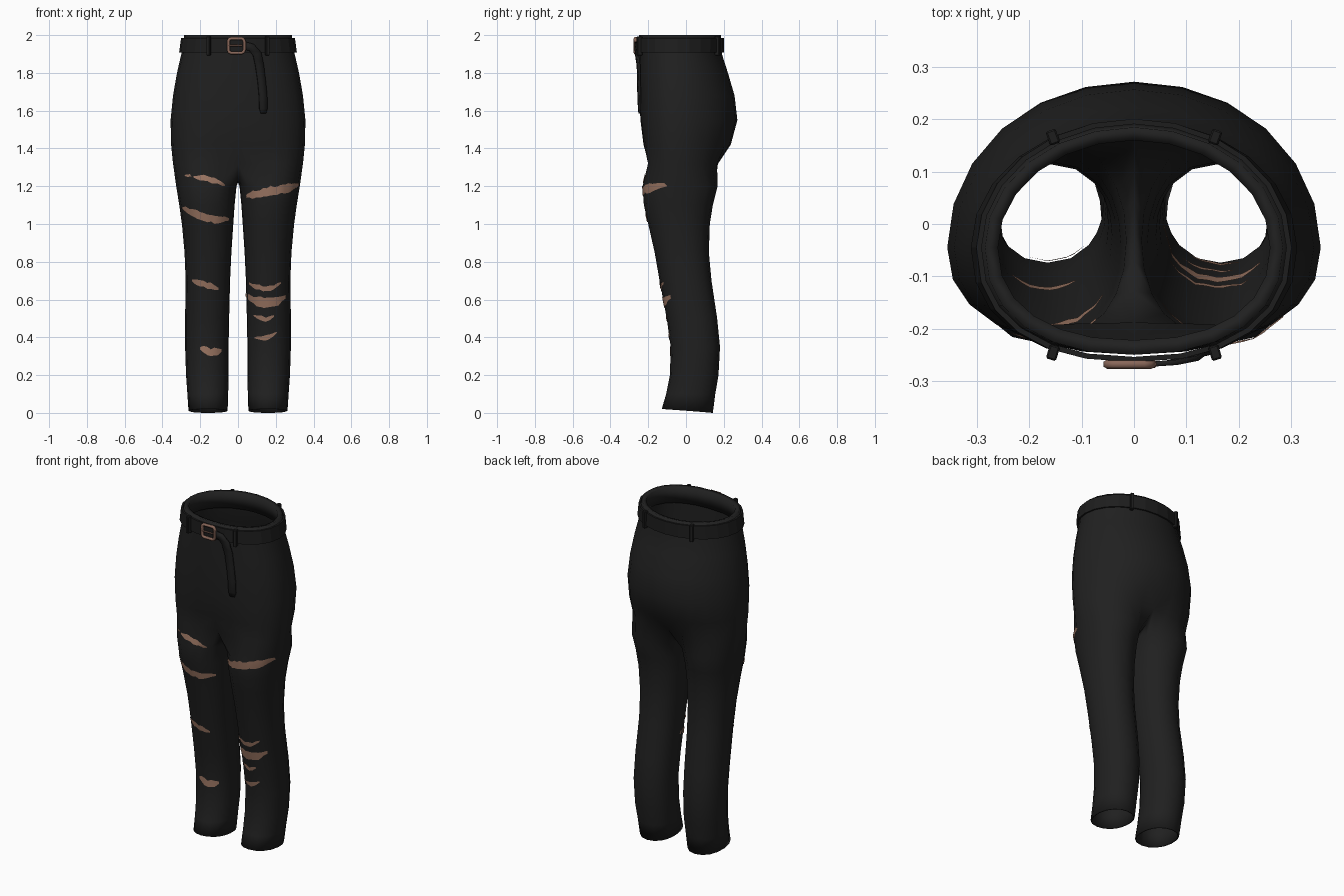
import bpy, bmesh, math, random
from mathutils import Vector
from mathutils.bvhtree import BVHTree

random.seed(4)
cube = bpy.data.objects.get("Cube")
if cube:
    bpy.data.objects.remove(cube, do_unlink=True)


def material(name, rgb):
    m = bpy.data.materials.new(name)
    m.use_nodes = True
    m.diffuse_color = (*rgb, 1)
    bsdf = m.node_tree.nodes["Principled BSDF"]
    bsdf.inputs["Base Color"].default_value = (*rgb, 1)
    bsdf.inputs["Roughness"].default_value = 0.9
    return m


BLACK = material("black denim", (0.0145, 0.0145, 0.0145))
LEATHER = material("black leather", (0.0125, 0.0125, 0.0125))
SKIN = material("skin", (0.32, 0.175, 0.12))
BRONZE = material("bronze", (0.25, 0.135, 0.1))


def finish(bm, name, mat, smooth=True):
    bmesh.ops.recalc_face_normals(bm, faces=bm.faces)
    me = bpy.data.meshes.new(name)
    bm.to_mesh(me)
    me.materials.append(mat)
    for p in me.polygons:
        p.use_smooth = smooth
    ob = bpy.data.objects.new(name, me)
    bpy.context.collection.objects.link(ob)
    return ob


def bridge(bm, a, b, closed):
    n = len(a)
    for i in range(n if closed else n - 1):
        j = (i + 1) % n
        bm.faces.new((a[i], a[j], b[j], b[i]))


def power(v, p):
    return math.copysign(abs(v) ** p, v)


HALF = 12
MID_Y = -0.045


def hip_ring(z, w, front, back, dent=0.0, count=HALF + 1):
    """Ring from the front centre round +x; squarer in front than behind."""
    pts = []
    for i in range(count):
        a = math.pi * i / HALF
        s, c = math.sin(a), math.cos(a)
        p = 0.88 if c > 0 else 1.0
        depth = (MID_Y - front) if c > 0 else (back - MID_Y)
        y = MID_Y - depth * power(c, p)
        y += dent * power(c, 1) * max(0, abs(c) - 0.8) * 5
        pts.append((w * power(s, p), y, z))
    return pts


def leg_ring(z, x_in, x_out, front, back, tilt=0.0):
    """Closed ring: outer part matches the hip ring, inner part the crotch."""
    cx, rx = (x_in + x_out) / 2, (x_out - x_in) / 2
    cy, ry = (front + back) / 2, (back - front) / 2
    degrees = [-45 + 270 * i / HALF for i in range(HALF + 1)]
    degrees += [225 + 90 * j / 6 for j in range(1, 6)]
    pts = []
    for d in degrees:
        s, c = math.sin(math.radians(d)), math.cos(math.radians(d))
        pts.append((cx + rx * power(s, 0.93), cy - ry * power(c, 0.93), z + tilt * c))
    return pts


# Trousers: height, half width, front, back, centre dent; first two fold inside
HIPS = [
    (1.90, 0.272, -0.222, 0.162, 0), (1.993, 0.260, -0.222, 0.160, 0),
    (2.00, 0.285, -0.250, 0.185, 0), (1.90, 0.300, -0.250, 0.190, 0),
    (1.80, 0.323, -0.250, 0.222, 0), (1.68, 0.344, -0.248, 0.257, 0),
    (1.55, 0.357, -0.245, 0.276, 0.004), (1.42, 0.354, -0.240, 0.252, 0.015),
    (1.32, 0.344, -0.235, 0.210, 0.04),
]
# Legs: height, inner x, outer x, front, back
LEGS = [
    (1.20, 0.008, 0.327, -0.230, 0.167), (1.10, 0.018, 0.311, -0.223, 0.142),
    (1.00, 0.025, 0.297, -0.200, 0.126), (0.85, 0.035, 0.283, -0.166, 0.121),
    (0.70, 0.042, 0.277, -0.140, 0.135), (0.50, 0.047, 0.280, -0.102, 0.165),
    (0.35, 0.050, 0.280, -0.081, 0.180), (0.20, 0.050, 0.275, -0.085, 0.172),
    (0.10, 0.052, 0.268, -0.105, 0.155), (0.011, 0.055, 0.262, -0.128, 0.142, 0.011),
]
bm = bmesh.new()
last = None
for row in HIPS:
    ring = [bm.verts.new(p) for p in hip_ring(*row)]
    if last:
        bridge(bm, last, ring, False)
    last = ring
y_front, y_back, z_top = last[0].co.y, last[-1].co.y, last[0].co.z
for j in range(1, 6):
    t = j / 6
    y = y_back + (y_front - y_back) * t
    last.append(bm.verts.new((0, y, z_top - 0.1 * math.sin(math.pi * t) ** 0.6)))
for row in LEGS:
    ring = [bm.verts.new(p) for p in leg_ring(*row)]
    bridge(bm, last, ring, True)
    last = ring
for v in bm.verts:
    if abs(v.co.x) < 1e-4:
        v.co.x = 0
bmesh.ops.mirror(bm, geom=bm.verts[:] + bm.edges[:] + bm.faces[:], axis='X', merge_dist=0.0005)
bmesh.ops.recalc_face_normals(bm, faces=bm.faces)
surface = BVHTree.FromBMesh(bm)
trousers = finish(bm, "trousers", BLACK)
solid = trousers.modifiers.new("cloth thickness", 'SOLIDIFY')
solid.thickness = 0.007
solid.offset = -1


def on_front(x, z, lift):
    """Point on the front of the trousers, lifted off the cloth."""
    hit, normal, _, _ = surface.ray_cast(Vector((x, -1, z)), Vector((0, 1, 0)))
    if normal.y > 0:
        normal = -normal
    return hit + normal * lift


# Rips: start x, end x, three heights along the rip, thickness
RIPS = [
    (-0.28, -0.245, 1.257, 1.257, 1.25, 0.014), (-0.235, -0.07, 1.25, 1.235, 1.205, 0.030),
    (-0.292, -0.05, 1.085, 1.035, 1.025, 0.044), (-0.24, -0.105, 0.70, 0.68, 0.66, 0.036),
    (-0.20, -0.09, 0.345, 0.322, 0.33, 0.040), (0.045, 0.318, 1.15, 1.175, 1.205, 0.052),
    (0.06, 0.225, 0.69, 0.66, 0.685, 0.028), (0.045, 0.25, 0.62, 0.583, 0.612, 0.050),
    (0.085, 0.19, 0.515, 0.497, 0.512, 0.026), (0.09, 0.205, 0.40, 0.395, 0.425, 0.026),
]
bm = bmesh.new()
for x0, x1, za, zb, zc, thick in RIPS:
    n = max(4, int((x1 - x0) / 0.018))
    spots = []
    for i in range(n + 1):
        t = i / n
        z = za * (1 - t) * (1 - 2 * t) + zb * 4 * t * (1 - t) + zc * t * (2 * t - 1)
        half = thick * 0.5 * (0.3 + 0.7 * math.sin(math.pi * t) ** 0.6)
        z += random.uniform(-0.004, 0.004)
        spots.append((x0 + (x1 - x0) * t, z, half * random.uniform(0.8, 1.2)))
    for lift in (0.004, -0.011):
        rows = [[bm.verts.new(on_front(x, z + k * h, lift)) for x, z, h in spots]
                for k in (-1, 0, 1)]
        bridge(bm, rows[0], rows[1], False)
        bridge(bm, rows[1], rows[2], False)
finish(bm, "rips", SKIN)

# Belt: closed band round the waist
bm = bmesh.new()
section = [(1.907, 0.004), (1.907, 0.013), (1.985, 0.014), (1.985, 0.004)]
rings = []
for z, grow in section:
    w = 0.285 + (2 - z) * 0.15 + grow
    rings.append([bm.verts.new(p) for p in
                  hip_ring(z, w, -0.25 - grow, 0.187 + grow, 0, HALF * 2)])
for k in range(4):
    bridge(bm, rings[k], rings[(k + 1) % 4], True)
finish(bm, "belt", LEATHER, False)


def box(name, loc, size, mat, turn=0.0):
    bm = bmesh.new()
    bmesh.ops.create_cube(bm, size=1)
    for v in bm.verts:
        v.co = Vector(a * b for a, b in zip(v.co, size))
    ob = finish(bm, name, mat, False)
    ob.location = loc
    ob.rotation_euler.z = turn
    bevel = ob.modifiers.new("soft edge", 'BEVEL')
    bevel.width = 0.003
    return ob


# Belt loops
for name, x, y, turn in [("front_right_loop", -0.155, -0.246, -0.3),
                         ("front_left_loop", 0.155, -0.246, 0.3),
                         ("back_right_loop", -0.155, 0.166, 0.35),
                         ("back_left_loop", 0.155, 0.166, -0.35)]:
    box(name, (x, y, 1.943), (0.02, 0.028, 0.1), LEATHER, turn)

# Buckle: rounded square frame, prong and keeper
curve = bpy.data.curves.new("buckle_frame", 'CURVE')
curve.dimensions = '3D'
curve.bevel_depth = 0.009
curve.bevel_resolution = 1
spline = curve.splines.new('POLY')
corners = []
for cx, cz, start in [(1, 1, 0), (-1, 1, 90), (-1, -1, 180), (1, -1, 270)]:
    for d in (0, 45, 90):
        a = math.radians(start + d)
        corners.append((cx * 0.028 + 0.014 * math.cos(a), cz * 0.024 + 0.014 * math.sin(a)))
spline.points.add(len(corners) - 1)
for p, (x, z) in zip(spline.points, corners):
    p.co = (x - 0.009, -0.268, z + 1.944, 1)
spline.use_cyclic_u = True
curve.materials.append(BRONZE)
bpy.context.collection.objects.link(bpy.data.objects.new("buckle_frame", curve))
box("buckle_prong", (-0.012, -0.273, 1.944), (0.07, 0.008, 0.01), BRONZE)
box("buckle_keeper", (0.038, -0.268, 1.944), (0.01, 0.014, 0.05), BRONZE)

# Strap end: leaves the buckle, bends and hangs down
PATH = [(0.03, 1.945), (0.07, 1.935), (0.098, 1.90), (0.112, 1.84),
        (0.122, 1.76), (0.13, 1.68), (0.132, 1.61), (0.132, 1.585)]
bm = bmesh.new()
sides = [[], []]
for i, (x, z) in enumerate(PATH):
    a, b = PATH[max(i - 1, 0)], PATH[min(i + 1, len(PATH) - 1)]
    d = Vector((b[0] - a[0], b[1] - a[1])).normalized()
    half = 0.021 if i < len(PATH) - 1 else 0.013
    lift = 0.020 if z > 1.88 else 0.012
    for side, s in zip(sides, (-1, 1)):
        side.append(bm.verts.new(on_front(x - s * d.y * half, z + s * d.x * half, lift)))
bridge(bm, sides[0], sides[1], False)
strap = finish(bm, "strap_end", LEATHER)
solid = strap.modifiers.new("strap thickness", 'SOLIDIFY')
solid.thickness = 0.01
solid.offset = 0
